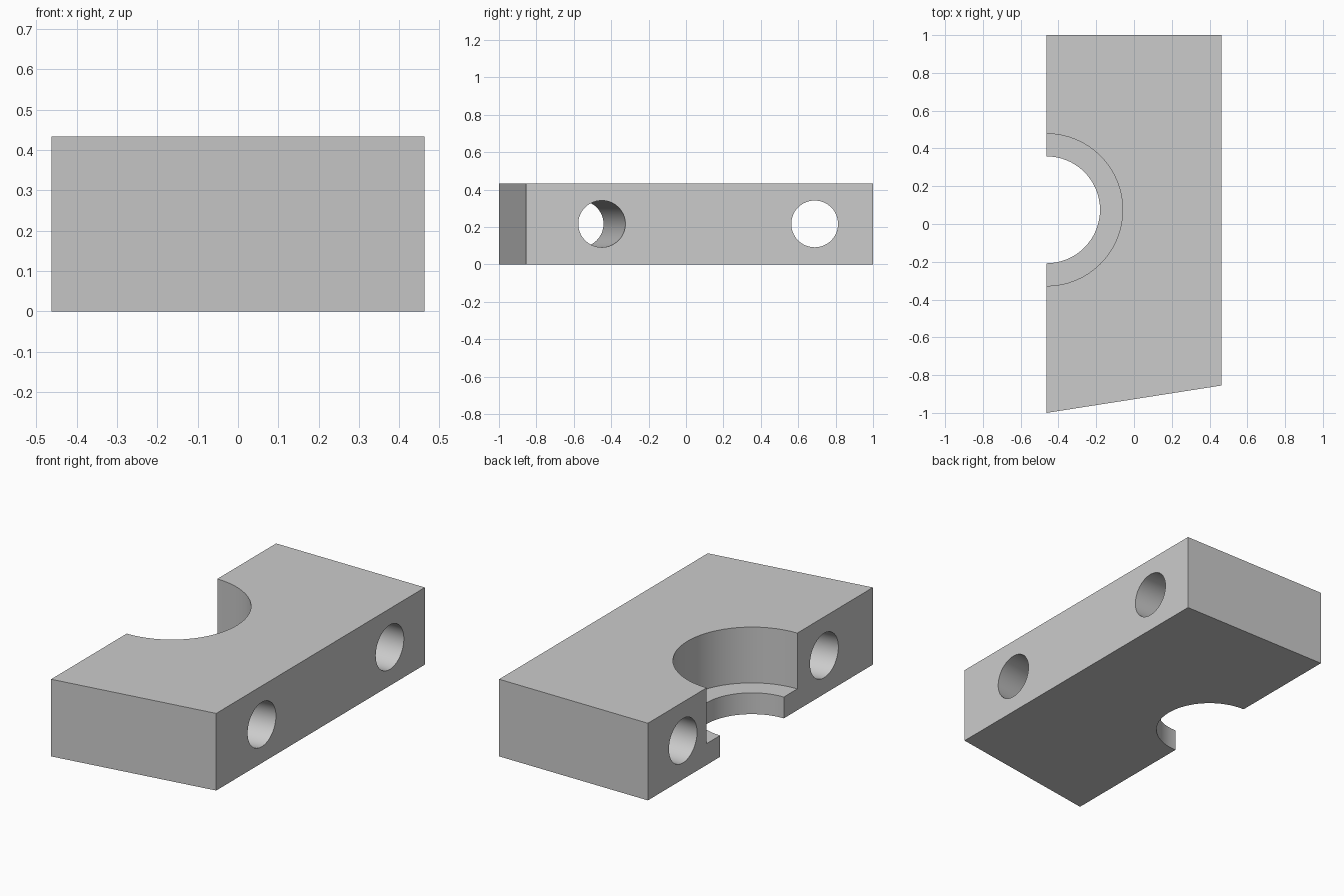
import bpy
import bmesh
from math import pi, atan2, radians

cube = bpy.data.objects.get("Cube")
if cube:
    bpy.data.objects.remove(cube, do_unlink=True)

HALF_W, HEIGHT = 0.463, 0.434
BORE_Y, LEDGE_Z = 0.075, 0.12

# Single plain grey
grey = bpy.data.materials.new("plain_grey")
grey.use_nodes = True
colour = (0.6, 0.6, 0.6, 1)
grey.diffuse_color = colour
grey.node_tree.nodes["Principled BSDF"].inputs["Base Color"].default_value = colour

# Block with one slanted end, extruded from its plan outline
outline = [(-HALF_W, -1), (HALF_W, -0.855), (HALF_W, 1), (-HALF_W, 1)]
bm = bmesh.new()
base = bm.faces.new([bm.verts.new((x, y, 0)) for x, y in outline])
top = bmesh.ops.extrude_face_region(bm, geom=[base])["geom"]
bmesh.ops.translate(bm, vec=(0, 0, HEIGHT),
                    verts=[v for v in top if isinstance(v, bmesh.types.BMVert)])
bmesh.ops.recalc_face_normals(bm, faces=bm.faces)
mesh = bpy.data.meshes.new("clamp_block")
bm.to_mesh(mesh)
bm.free()
mesh.materials.append(grey)
block = bpy.data.objects.new("clamp_block", mesh)
bpy.context.collection.objects.link(block)


def cut_cylinder(name, radius, depth, location, rotation=(0, 0, 0)):
    """Drill a round hole through the block, then discard the cutter."""
    bpy.ops.mesh.primitive_cylinder_add(vertices=64, radius=radius, depth=depth,
                                        location=location, rotation=rotation)
    cutter = bpy.context.object
    cutter.name = name
    cutter.hide_render = True
    cutter.data.materials.append(grey)
    bpy.context.view_layer.objects.active = block
    mod = block.modifiers.new(name, "BOOLEAN")
    mod.operation = "DIFFERENCE"
    mod.solver = "EXACT"
    mod.object = cutter
    bpy.ops.object.modifier_apply(modifier=name)
    bpy.data.objects.remove(cutter, do_unlink=True)


# Half-round bore with a wider counterbore above the ledge
cut_cylinder("bore", 0.283, 2, (-HALF_W, BORE_Y, 0))
cut_cylinder("counterbore", 0.403, 1, (-HALF_W, BORE_Y, LEDGE_Z + 0.5))

# Cross holes: one straight, one angled; y on the right face and on the left face
for name, y_pos, y_neg in (("straight_hole", 0.688, 0.688),
                           ("angled_hole", -0.45, -0.567)):
    angle = atan2(y_pos - y_neg, 2 * HALF_W)
    cut_cylinder(name, 0.125, 2, (0, (y_pos + y_neg) / 2, HEIGHT / 2),
                 (0, pi / 2, angle))

# Smooth bores, crisp edges
bpy.ops.object.select_all(action="DESELECT")
block.select_set(True)
bpy.context.view_layer.objects.active = block
bpy.ops.object.shade_smooth_by_angle(angle=radians(30))
